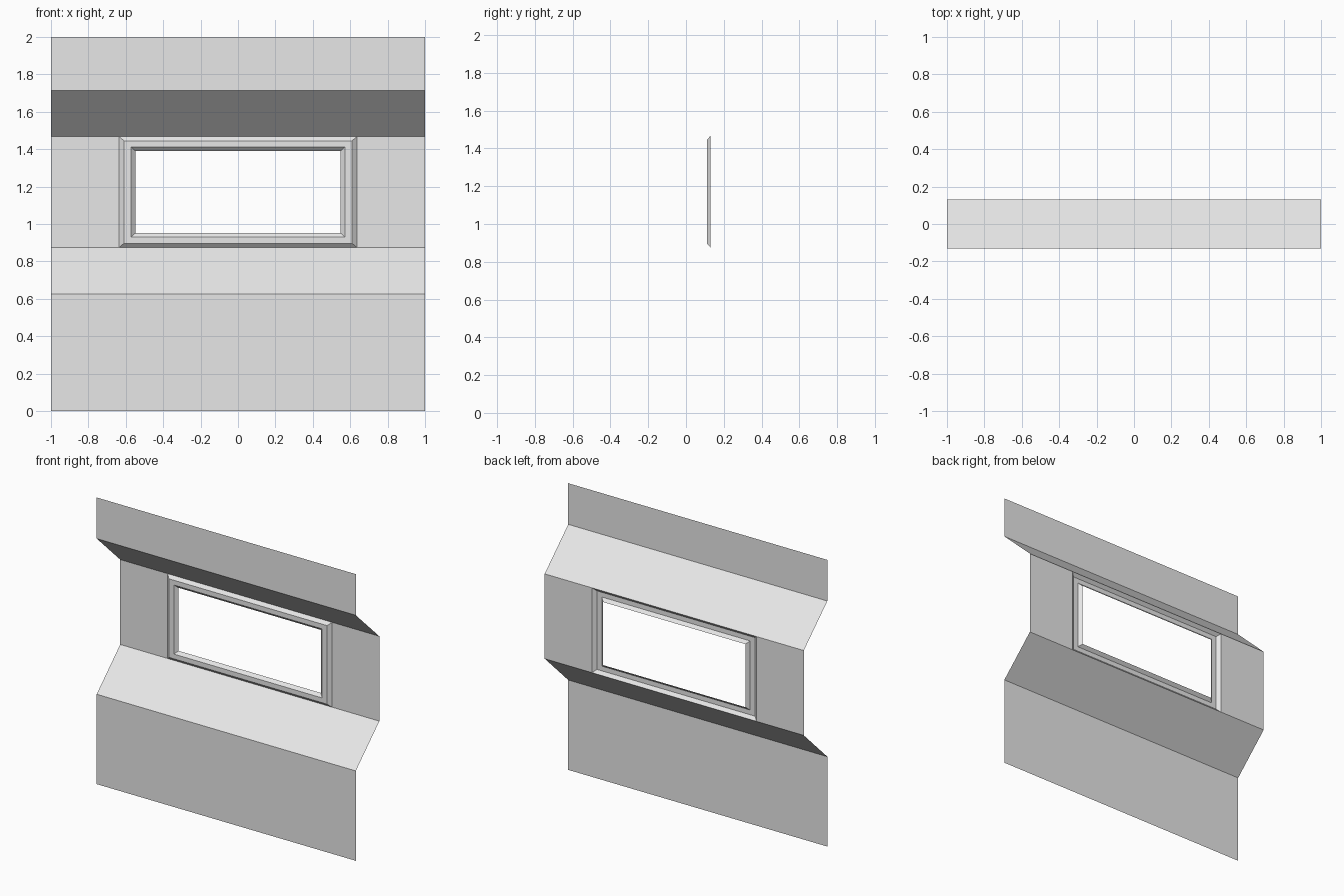
import bpy

cube = bpy.data.objects.get("Cube")
if cube:
    bpy.data.objects.remove(cube, do_unlink=True)

grey = bpy.data.materials.new("light_grey")
grey.use_nodes = True
grey.diffuse_color = (0.8, 0.8, 0.8, 1)
grey.node_tree.nodes["Principled BSDF"].inputs["Base Color"].default_value = (0.8, 0.8, 0.8, 1)

FRONT, BACK, RAISED = -0.13, 0.13, 0.11
LOW, HIGH = 0.875, 1.467
HALF_OPENING = 0.635


def add_sheet(name, verts, faces):
    mesh = bpy.data.meshes.new(name)
    mesh.from_pydata(verts, [], faces)
    mesh.materials.append(grey)
    obj = bpy.data.objects.new(name, mesh)
    bpy.context.collection.objects.link(obj)
    return obj


def swept_sheet(name, x0, x1, profile):
    """Sweep a (y, z) profile from x0 to x1, facing the front."""
    verts = [(x, y, z) for y, z in profile for x in (x0, x1)]
    faces = [(2 * i, 2 * i + 1, 2 * i + 3, 2 * i + 2) for i in range(len(profile) - 1)]
    return add_sheet(name, verts, faces)


# Folded wall above and below the recessed band
swept_sheet("lower_wall", -1, 1, [(FRONT, 0), (FRONT, 0.627), (BACK, LOW)])
swept_sheet("upper_wall", -1, 1, [(BACK, HIGH), (FRONT, 1.713), (FRONT, 2)])

# Recessed panels on both sides of the window
for name, x0, x1 in (("right_panel", -1, -HALF_OPENING), ("left_panel", HALF_OPENING, 1)):
    swept_sheet(name, x0, x1, [(BACK, LOW), (BACK, HIGH)])

# Window frame: bevelled out, flat, then bevelled back to the open hole
rings = [(0, BACK), (0.025, RAISED), (0.0625, RAISED), (0.0865, BACK)]
verts, faces = [], []
for inset, y in rings:
    x, bottom, top = HALF_OPENING - inset, LOW + inset * 0.88, HIGH - inset * 0.88
    verts += [(-x, y, bottom), (x, y, bottom), (x, y, top), (-x, y, top)]
for r in range(len(rings) - 1):
    for j in range(4):
        k = (j + 1) % 4
        faces.append((4 * r + j, 4 * r + k, 4 * r + 4 + k, 4 * r + 4 + j))
add_sheet("window_frame", verts, faces)
